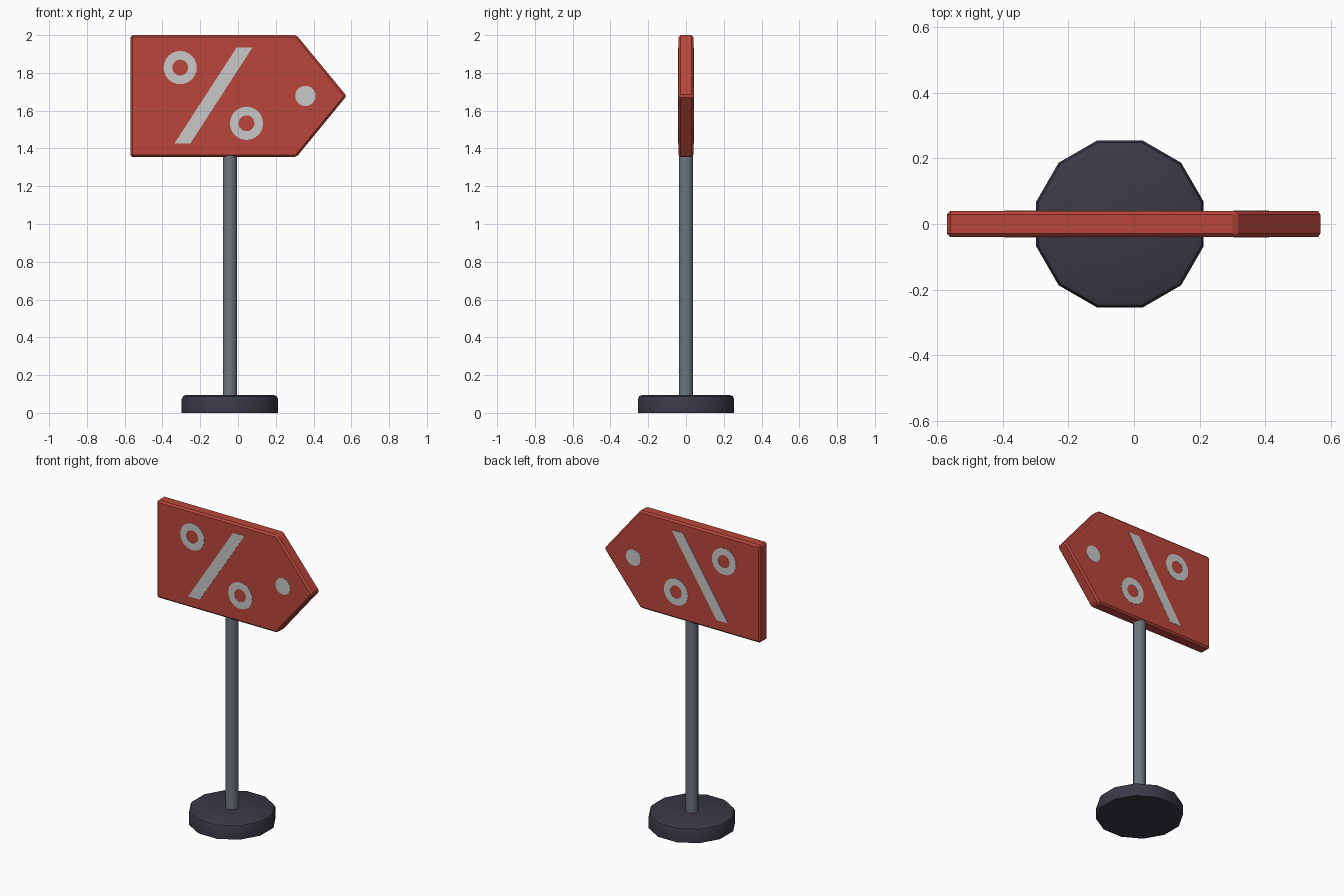
import bpy, bmesh, math

if "Cube" in bpy.data.objects:
    bpy.data.objects.remove(bpy.data.objects["Cube"])

def srgb(r, g, b):
    lin = lambda c: c / 12.92 if c <= 0.04045 else ((c + 0.055) / 1.055) ** 2.4
    return tuple(lin(c / 255) for c in (r, g, b)) + (1,)

def material(name, rgb):
    m = bpy.data.materials.new(name)
    m.diffuse_color = srgb(*rgb)
    m.use_nodes = True
    m.node_tree.nodes["Principled BSDF"].inputs["Base Color"].default_value = m.diffuse_color
    return m

RED = material("sign red", (186, 70, 59))
WHITE = material("pale grey", (200, 200, 200))
STEEL = material("steel grey", (108, 118, 126))
DARK = material("dark slate", (58, 57, 70))

def finish(bm, name, mat):
    bmesh.ops.recalc_face_normals(bm, faces=bm.faces)
    me = bpy.data.meshes.new(name)
    bm.to_mesh(me)
    bm.free()
    me.materials.append(mat)
    ob = bpy.data.objects.new(name, me)
    bpy.context.collection.objects.link(ob)
    return ob

def smooth(ob, angle):
    bpy.ops.object.select_all(action='DESELECT')
    ob.select_set(True)
    bpy.context.view_layer.objects.active = ob
    bpy.ops.object.shade_smooth_by_angle(angle=math.radians(angle))

def circle(cx, cz, r, n=24):
    return [(cx + r * math.cos(2 * math.pi * i / n), cz + r * math.sin(2 * math.pi * i / n))
            for i in range(n)]

def slab(name, polys, y0, y1, mat):
    """Extrude flat x-z polygons from y0 to y1."""
    bm = bmesh.new()
    for poly in polys:
        bm.faces.new([bm.verts.new((x, y0, z)) for x, z in poly])
    bmesh.ops.remove_doubles(bm, verts=bm.verts, dist=1e-5)
    ext = bmesh.ops.extrude_face_region(bm, geom=bm.faces[:], use_keep_orig=True)
    verts = [v for v in ext["geom"] if isinstance(v, bmesh.types.BMVert)]
    bmesh.ops.translate(bm, verts=verts, vec=(0, y1 - y0, 0))
    return finish(bm, name, mat)

def lathe(name, profile, n, mat, cx):
    """Closed faceted solid from (radius, z) rings, flat sides facing the axes."""
    bm = bmesh.new()
    rings = [[bm.verts.new((cx + r * math.cos(2 * math.pi * (i + .5) / n),
                            r * math.sin(2 * math.pi * (i + .5) / n), z)) for i in range(n)]
             for r, z in profile]
    for a, b in zip(rings, rings[1:]):
        for i in range(n):
            j = (i + 1) % n
            bm.faces.new((a[i], a[j], b[j], b[i]))
    bm.faces.new(rings[0][::-1])
    bm.faces.new(rings[-1])
    ob = finish(bm, name, mat)
    smooth(ob, 35)
    return ob

# Weighted foot and pole
POLE_X = -0.043
lathe("base", [(0.264, 0), (0.264, 0.072), (0.257, 0.088), (0.24, 0.095)], 12, DARK, POLE_X)
lathe("pole", [(0.039, 0.09), (0.039, 1.362)], 12, STEEL, POLE_X)

# Arrow-shaped board with chamfered edges
board = slab("sign_board", [[(-0.57, 1.355), (0.31, 1.355), (0.575, 1.678), (0.31, 2.0), (-0.57, 2.0)]],
             -0.04, 0.04, RED)
bev = board.modifiers.new("chamfer", 'BEVEL')
bev.width = 0.011
bev.segments = 1
bev.limit_method = 'ANGLE'
bev.angle_limit = math.radians(25)

# Painted marks, repeated on both faces
def ring(cx, cz, ro, ri):
    o, i = circle(cx, cz, ro), circle(cx, cz, ri)
    n = len(o)
    return [[o[k], o[(k + 1) % n], i[(k + 1) % n], i[k]] for k in range(n)]

marks = {
    "upper_ring": ring(-0.306, 1.828, 0.088, 0.042),
    "lower_ring": ring(0.045, 1.533, 0.088, 0.042),
    "dot": [circle(0.357, 1.678, 0.054)],
    "slash": [[(-0.336, 1.427), (-0.252, 1.427), (0.077, 1.935), (-0.007, 1.935)]],
}
for name, polys in marks.items():
    for side, s in (("front", -1), ("back", 1)):
        slab(f"{name}_{side}", polys, s * 0.038, s * 0.0415, WHITE)
